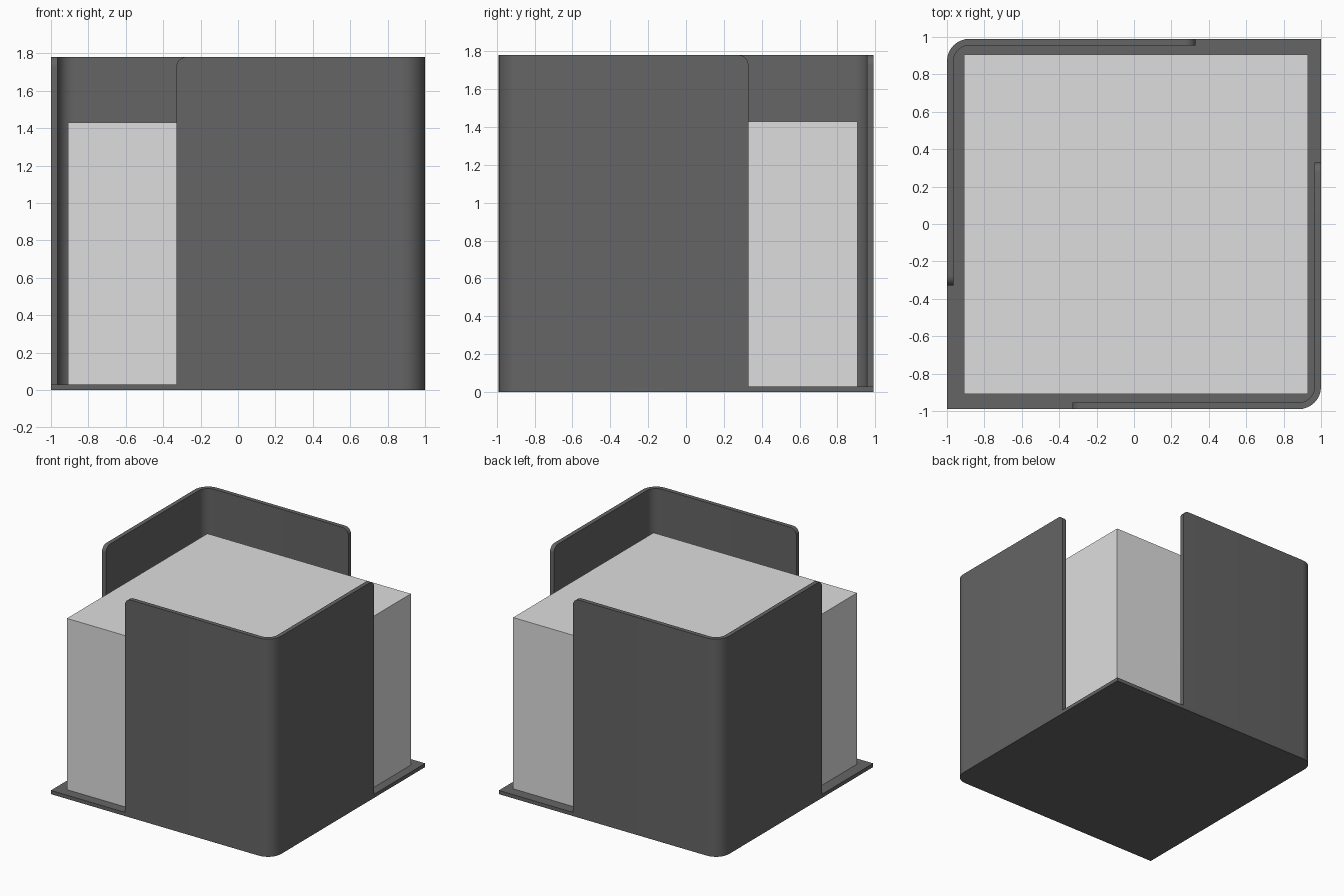
import bpy, bmesh, math

if "Cube" in bpy.data.objects:
    bpy.data.objects.remove(bpy.data.objects["Cube"])

HX, HY, H = 1.0, 0.99, 1.78      # half width, half depth, height
BASE_T, WALL_T = 0.03, 0.035     # plate and wall thickness
R, TOP_R = 0.12, 0.055           # upright corner radius, top end radius
END = 0.33                       # where each wall stops past the centre
SEG = 8


def material(name, value):
    m = bpy.data.materials.new(name)
    m.diffuse_color = (value, value, value, 1)
    m.use_nodes = True
    m.node_tree.nodes["Principled BSDF"].inputs["Base Color"].default_value = m.diffuse_color
    return m


def make_object(name, bm, mat, smooth=False):
    bmesh.ops.recalc_face_normals(bm, faces=bm.faces)
    mesh = bpy.data.meshes.new(name)
    bm.to_mesh(mesh)
    bm.free()
    mesh.materials.append(mat)
    ob = bpy.data.objects.new(name, mesh)
    bpy.context.collection.objects.link(ob)
    if smooth:
        bpy.ops.object.select_all(action='DESELECT')
        ob.select_set(True)
        bpy.context.view_layer.objects.active = ob
        bpy.ops.object.shade_smooth_by_angle(angle=math.radians(30))
    return ob


def corner(radius):
    """Arc of the front right corner, from the front side to the right side."""
    cx, cy = HX - R, -HY + R
    return [(cx + radius * math.cos(a), cy + radius * math.sin(a))
            for a in (math.radians(-90 + 90 * i / SEG) for i in range(SEG + 1))]


def prism(name, outline, z0, z1, mat, smooth=False):
    bm = bmesh.new()
    face = bm.faces.new([bm.verts.new((x, y, z0)) for x, y in outline])
    new = bmesh.ops.extrude_face_region(bm, geom=[face])["geom"]
    verts = [g for g in new if isinstance(g, bmesh.types.BMVert)]
    bmesh.ops.translate(bm, verts=verts, vec=(0, 0, z1 - z0))
    return make_object(name, bm, mat, smooth)


def corner_wall(name, sign, mat):
    """L-shaped wall around one corner, its two free ends rounded at the top."""
    ease = [(TOP_R * (1 - math.cos(a)), H - TOP_R + TOP_R * math.sin(a))
            for a in (math.pi / 2 * i / SEG for i in range(SEG + 1))]
    # each column: outer point, inner point, top height
    cols = [((-END + d, -HY), (-END + d, -HY + WALL_T), z) for d, z in ease]
    cols += [(o, i, H) for o, i in zip(corner(R), corner(R - WALL_T))]
    cols += [((HX, END - d), (HX - WALL_T, END - d), z) for d, z in reversed(ease)]
    bm = bmesh.new()
    rings = []
    for o, i, z in cols:
        pts = [(*o, BASE_T), (*o, z), (*i, z), (*i, BASE_T)]
        rings.append([bm.verts.new((sign * x, sign * y, h)) for x, y, h in pts])
    for a, b in zip(rings, rings[1:]):
        for k in range(4):
            n = (k + 1) % 4
            bm.faces.new((a[k], b[k], b[n], a[n]))
    bm.faces.new(rings[0])
    bm.faces.new(rings[-1])
    return make_object(name, bm, mat, True)


dark = material("dark grey plastic", 0.13)
light = material("light grey paper", 0.73)

# base plate: two opposite corners rounded, two sharp
arc = corner(R)
outline = arc + [(HX, HY)] + [(-x, -y) for x, y in arc] + [(-HX, -HY)]
prism("base_plate", outline, 0, BASE_T, dark, True)

# two matching corner walls
corner_wall("front_right_wall", 1, dark)
corner_wall("back_left_wall", -1, dark)

# paper stack, sitting down into the plate
prism("paper_stack", [(-0.91, -0.91), (0.93, -0.91), (0.93, 0.905), (-0.91, 0.905)],
      0.003, 1.43, light)
